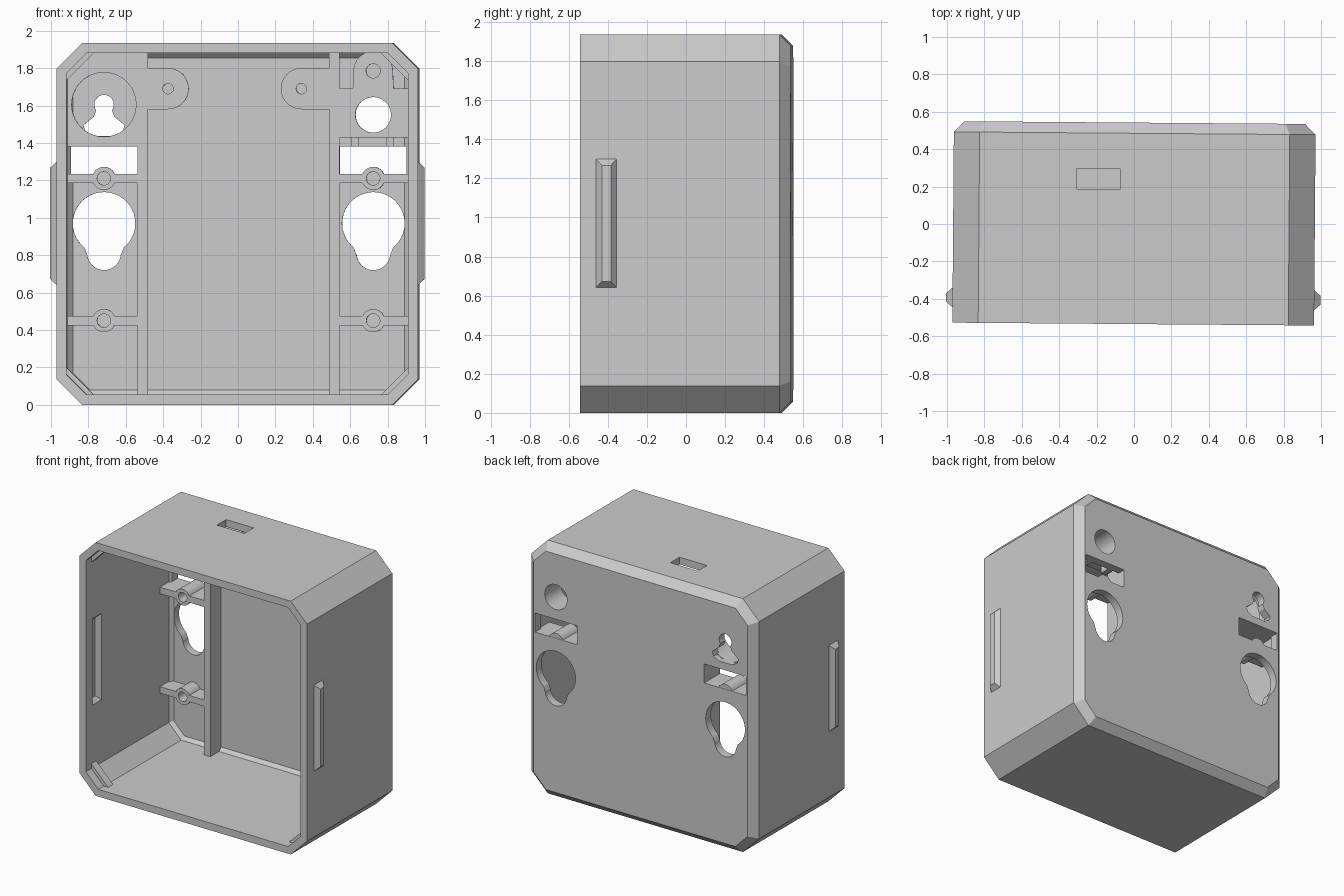
import bpy, bmesh, math

cube = bpy.data.objects.get("Cube")
if cube:
    bpy.data.objects.remove(cube, do_unlink=True)

grey = bpy.data.materials.new("light_grey_plastic")
grey.use_nodes = True
COLOUR = (0.6, 0.6, 0.6, 1)
grey.diffuse_color = COLOUR
grey.node_tree.nodes["Principled BSDF"].inputs["Base Color"].default_value = COLOUR

HEIGHT = 1.935
FRONT, BACK = -0.535, 0.542     # outer depth of the box
FLOOR, LEDGE = 0.48, 0.35       # inner back wall and front of the fittings
SKEW = math.radians(-0.45)      # the box stands turned very slightly
parts = []


def loft(name, rings, keep=True):
    """Closed solid through rings of points."""
    bm = bmesh.new()
    loops = [[bm.verts.new(p) for p in ring] for ring in rings]
    n = len(loops[0])
    for a, b in zip(loops, loops[1:]):
        for i in range(n):
            j = (i + 1) % n
            bm.faces.new((a[i], a[j], b[j], b[i]))
    bm.faces.new(loops[0])
    bm.faces.new(loops[-1])
    bmesh.ops.recalc_face_normals(bm, faces=bm.faces)
    mesh = bpy.data.meshes.new(name)
    bm.to_mesh(mesh)
    bm.free()
    mesh.materials.append(grey)
    obj = bpy.data.objects.new(name, mesh)
    bpy.context.collection.objects.link(obj)
    if keep:
        parts.append(obj)
    return obj


def prism(name, outline, y0, y1, keep=True):
    return loft(name, [[(x, y, z) for x, z in outline] for y in (y0, y1)], keep)


def rect(x0, x1, z0, z1):
    return [(x0, z0), (x1, z0), (x1, z1), (x0, z1)]


def arc(x, z, r, start=0, end=360, n=40):
    count = n if end - start == 360 else n + 1
    angles = [math.radians(start + (end - start) * i / n) for i in range(count)]
    return [(x + r * math.cos(a), z + r * math.sin(a)) for a in angles]


def octagon(y, inset):
    """Chamfered square section of the box, shrunk by inset."""
    w, h = 0.967 - inset, HEIGHT / 2 - inset
    c = 0.138 - inset * (2 - math.sqrt(2))
    pts = [(w, h - c), (w - c, h), (c - w, h), (-w, h - c),
           (-w, c - h), (c - w, -h), (w - c, -h), (w, c - h)]
    return [(x, y, z + HEIGHT / 2) for x, z in pts]


def cut(obj, cutter):
    """Subtract a cutter and throw it away."""
    mod = obj.modifiers.new("cut", "BOOLEAN")
    mod.operation = "DIFFERENCE"
    mod.solver = "EXACT"
    mod.object = cutter
    cutter.hide_render = True
    bpy.context.view_layer.objects.active = obj
    bpy.ops.object.modifier_apply(modifier=mod.name)
    bpy.data.objects.remove(cutter, do_unlink=True)


def drill(obj, outline, y0, y1):
    cut(obj, prism("cutter", outline, y0, y1, keep=False))


def side_grip(name, side, x, keep):
    """Tapered bar pointing outwards from a side wall."""
    rings = []
    for dx, dy, dz in ((-0.02, 0.054, 0.33), (0, 0.054, 0.33), (0.035, 0.023, 0.297)):
        rings.append([(side * (x + dx), -0.40 + a * dy, 0.97 + b * dz)
                      for a, b in ((-1, -1), (1, -1), (1, 1), (-1, 1))])
    return loft(name, rings, keep)


# Box shell with bevelled back edge
shell = loft("box_shell", [octagon(FRONT, 0), octagon(0.485, 0), octagon(BACK, 0.057)])
cut(shell, loft("cavity", [octagon(FRONT - 0.1, 0.055), octagon(FLOOR - 0.025, 0.055),
                           octagon(FLOOR, 0.08)], keep=False))

# Openings in the back wall, mirrored left and right
for s in (-1, 1):
    x = s * 0.72
    for outline in (rect(s * 0.54, s * 0.897, 1.235, 1.38),
                    arc(x, 0.97, 0.167),
                    arc(x, 0.81, 0.09),
                    [(x - 0.13, 0.87), (x - 0.105, 0.84), (x - 0.09, 0.80),
                     (x + 0.09, 0.80), (x + 0.105, 0.84), (x + 0.13, 0.87)]):
        drill(shell, outline, 0.44, 0.7)
    cut(shell, side_grip("grip_recess", s, 0.912, False))

# Small hanging keyhole, round port and roof slot
half = [(0.04, 1.58), (0.055, 1.54), (0.11, 1.495), (0.1, 1.46), (0.055, 1.437)]
drill(shell, [(-0.72 + x, z) for x, z in half] +
      [(-0.72 - x, z) for x, z in reversed(half)], 0.44, 0.7)
drill(shell, arc(-0.72, 1.605, 0.052), 0.44, 0.7)
drill(shell, arc(0.72, 1.55, 0.095), 0.44, 0.7)
drill(shell, rect(-0.31, -0.077, 1.8, 2.1), 0.185, 0.295)

for s, side in ((1, "left"), (-1, "right")):
    # Outer grips and inner upright rails
    side_grip(side + "_grip", s, 0.966, True)
    prism(side + "_rail", rect(s * 0.485, s * 0.54, 0.04, 1.89), LEDGE, 0.5)

    # Screw ribs with round bosses
    for level, z in (("upper", 1.21), ("lower", 0.45)):
        rib = prism(f"{side}_{level}_rib", rect(s * 0.53, s * 0.925, z - 0.025, z + 0.025),
                    LEDGE, 0.5)
        boss = prism(f"{side}_{level}_boss", arc(s * 0.72, z, 0.062), LEDGE, 0.54)
        for part in (rib, boss):
            drill(part, arc(s * 0.72, z, 0.036, n=24), LEDGE - 0.1, 0.46)

    # Rounded screw tabs beside the rails
    cx = 0.336 if s > 0 else -0.377
    ends = (90, 270) if s > 0 else (-90, 90)
    flat = [(s * 0.49, 1.58), (s * 0.49, 1.80)]
    if s < 0:
        flat.reverse()
    tab = prism(side + "_screw_tab", arc(cx, 1.69, 0.11, *ends, n=20) + flat, LEDGE, 0.5)
    drill(tab, arc(cx, 1.69, 0.028, n=20), LEDGE - 0.1, 0.46)

    # Snap ridges across the front corners
    ridge = [(0.92, 0.12), (0.92, 0.206), (0.759, 0.045), (0.85, 0.045)]
    for level in ("lower", "upper"):
        prism(f"{side}_{level}_snap_ridge",
              [(s * x, z if level == "lower" else HEIGHT - z) for x, z in ridge],
              -0.47, -0.41)

# Thick pad with the round hanging recess
pad = prism("hanging_pad", [(-0.92, 1.38), (-0.485, 1.38), (-0.485, 1.89),
                            (-0.83, 1.89), (-0.92, 1.80)], LEDGE, 0.5)
drill(pad, arc(-0.72, 1.605, 0.172), LEDGE - 0.1, 0.6)

# Port block with feet and an arched screw post above
port = prism("port_block", rect(0.53, 0.92, 1.43, 1.69), LEDGE, 0.5)
drill(port, arc(0.72, 1.55, 0.095), LEDGE - 0.1, 0.6)
for x in (0.62, 0.81):
    prism("port_foot", rect(x - 0.02, x + 0.02, 1.38, 1.44), 0.40, 0.5)
post = prism("arched_post", arc(0.72, 1.785, 0.105, 0, 180, 24) +
             [(0.61, 1.68), (0.83, 1.68)], LEDGE, 0.5)
drill(post, arc(0.72, 1.785, 0.038, n=24), LEDGE - 0.1, 0.46)

# Shading and the slight turn
bpy.ops.object.select_all(action="DESELECT")
for part in parts:
    part.rotation_euler.z = SKEW
    part.select_set(True)
bpy.context.view_layer.objects.active = shell
bpy.ops.object.shade_smooth_by_angle(angle=math.radians(25))
